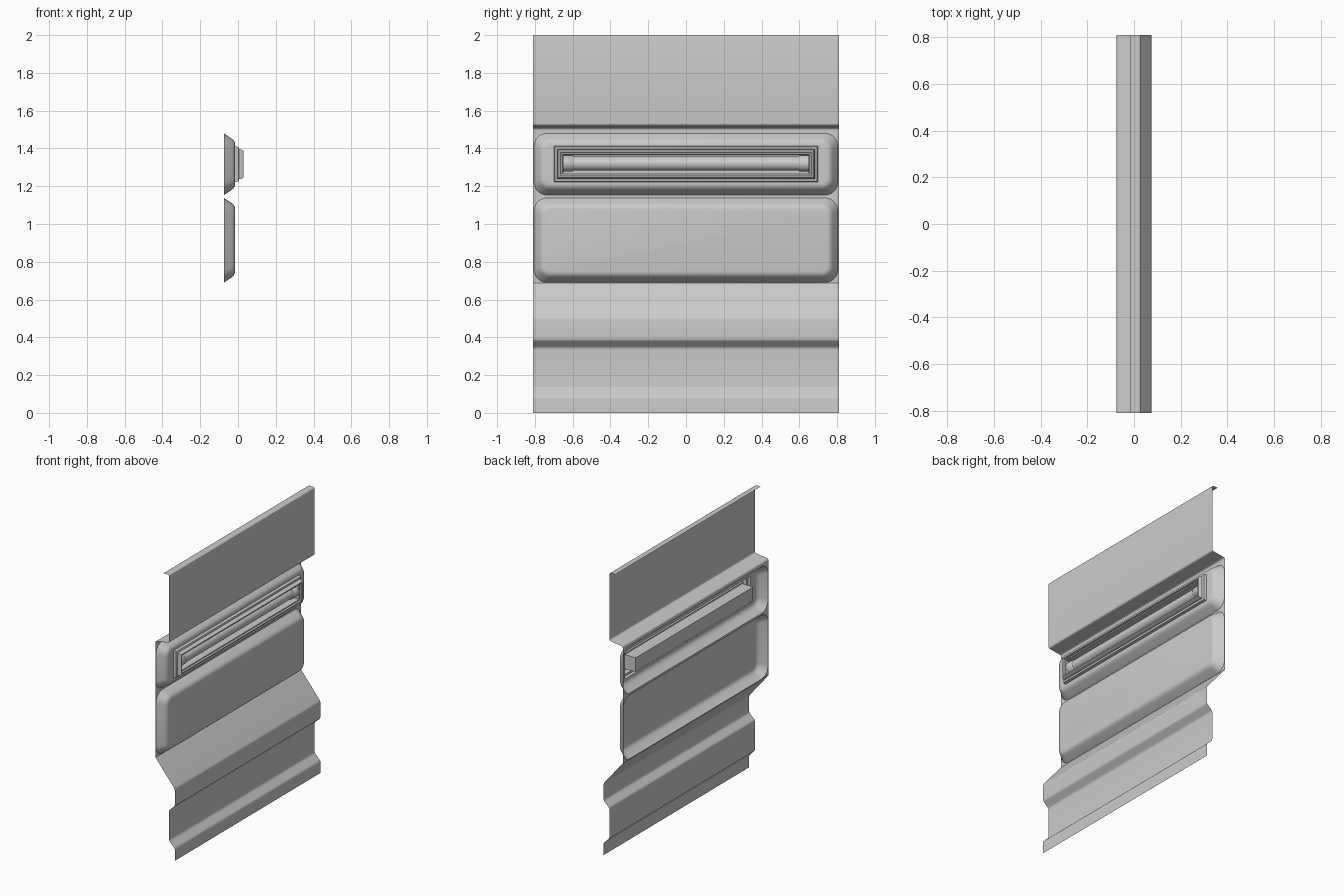
import bpy, bmesh, math
from mathutils import Vector

if "Cube" in bpy.data.objects:
    bpy.data.objects.remove(bpy.data.objects["Cube"])

HALF = 0.81  # half length of the wall along y


def finish(name, bm, angle=40):
    me = bpy.data.meshes.new(name)
    bm.to_mesh(me)
    bm.free()
    ob = bpy.data.objects.new(name, me)
    bpy.context.collection.objects.link(ob)
    bpy.ops.object.select_all(action='DESELECT')
    ob.select_set(True)
    bpy.context.view_layer.objects.active = ob
    bpy.ops.object.shade_smooth_by_angle(angle=math.radians(angle))
    return ob


def fillet(pts, r, n=4):
    """Round the inner corners of an open x,z polyline."""
    pts = [Vector(p) for p in pts]
    out = [pts[0]]
    for a, b, c in zip(pts, pts[1:], pts[2:]):
        p, q = b + (a - b).normalized() * r, b + (c - b).normalized() * r
        for i in range(n + 1):
            t = i / n
            out.append(p * (1 - t) ** 2 + b * 2 * t * (1 - t) + q * t * t)
    return out + [pts[-1]]


def sheet(name, pts, r):
    """Thin sheet: profile listed from top to bottom, run along y."""
    bm = bmesh.new()
    rows = [[bm.verts.new((p[0], y, p[1])) for y in (-HALF, HALF)] for p in fillet(pts, r)]
    for a, b in zip(rows, rows[1:]):
        bm.faces.new((b[0], b[1], a[1], a[0]))
    return finish(name, bm)


def rect_loop(bm, x, hy, z0, z1, r, n=6):
    """Rounded rectangle, counter-clockwise seen from +x."""
    verts = []
    for k, (sy, z) in enumerate(((1, z0 + r), (1, z1 - r), (-1, z1 - r), (-1, z0 + r))):
        for i in range(n + 1 if r > 0 else 1):
            a = math.pi / 2 * (k - 1 + i / n)
            verts.append(bm.verts.new((x, sy * (hy - r) + r * math.cos(a), z + r * math.sin(a))))
    return verts


def loft(name, specs, cap=True):
    """Join rounded rectangles (x, half y, z0, z1, radius) from outside inward."""
    bm = bmesh.new()
    loops = [rect_loop(bm, *s) for s in specs]
    for a, b in zip(loops, loops[1:]):
        for i in range(len(a)):
            j = (i + 1) % len(a)
            bm.faces.new((a[i], a[j], b[j], b[i]))
    if cap:
        bm.faces.new(loops[-1])
    return finish(name, bm)


UPPER, LOWER = (1.153, 1.48), (0.69, 1.138)  # z ranges of the raised panels

# Upper wall with top lip and ledge, then the stepped skirting
sheet("upper_wall", [(-0.015, 2), (0.03, 2), (0.03, 1.522), (-0.075, 1.508), (-0.075, 1.49)], 0.012)
sheet("skirting", [(-0.075, 0.687), (0.075, 0.505), (0.075, 0.385), (0.03, 0.345),
                   (0.03, 0.13), (0.075, 0.085), (0.075, 0)], 0.012)

# Back plate with two rounded openings
bm = bmesh.new()
loops = [rect_loop(bm, -0.075, HALF, 0.687, 1.49, 0)]
loops += [rect_loop(bm, -0.075, 0.805, z0, z1, 0.07) for z0, z1 in (UPPER, LOWER)]
edges = [bm.edges.new((l[i - 1], l[i])) for l in loops for i in range(len(l))]
bmesh.ops.triangle_fill(bm, edges=edges, use_beauty=True, normal=(1, 0, 0))
for f in bm.faces:
    f.normal_update()
    if f.normal.x < 0:
        f.normal_flip()
finish("back_plate", bm)


# Raised panels: base, sloped side, soft front edge
def panel(z):
    steps = ((-0.075, 0, 0.07), (-0.033, 0.028, 0.055), (-0.023, 0.037, 0.048),
             (-0.017, 0.047, 0.04), (-0.015, 0.06, 0.03))
    return [(x, 0.805 - d, z[0] + d, z[1] - d, r) for x, d, r in steps]


loft("lower_panel", panel(LOWER))
loft("upper_panel", panel(UPPER) + [(-0.015, 0.698, 1.222, 1.412, 0.0005)], cap=False)

# Stepped lamp frame with a deep recess
frame = [(-0.015, 0), (0.003, 0.004), (0.006, 0.01), (0.006, 0.016), (0.021, 0.018),
         (0.03, 0.026), (0.03, 0.034), (0.018, 0.036), (0.018, 0.044), (-0.065, 0.046)]
loft("lamp_frame", [(x, 0.698 - d, 1.222 + d, 1.412 - d, 0) for x, d in frame])


# Lamp tube and its end sockets, turned around the y axis
def turned(name, prof, n=24):
    bm = bmesh.new()
    rings = [[bm.verts.new((-0.022 + r * math.cos(2 * math.pi * i / n), y,
                            1.32 + r * math.sin(2 * math.pi * i / n))) for i in range(n)]
             for y, r in prof]
    for a, b in zip(rings, rings[1:]):
        for i in range(n):
            bm.faces.new((a[i], b[i], b[i - 1], a[i - 1]))
    bm.faces.new(rings[0])
    bm.faces.new(rings[-1])
    bmesh.ops.recalc_face_normals(bm, faces=bm.faces)
    return finish(name, bm)


turned("lamp_tube", [(-0.6, 0.037), (0.6, 0.037)])
for s, side in ((-1, "left"), (1, "right")):
    turned("lamp_socket_" + side, [(s * 0.595, 0.038), (s * 0.6, 0.042), (s * 0.65, 0.042)])
